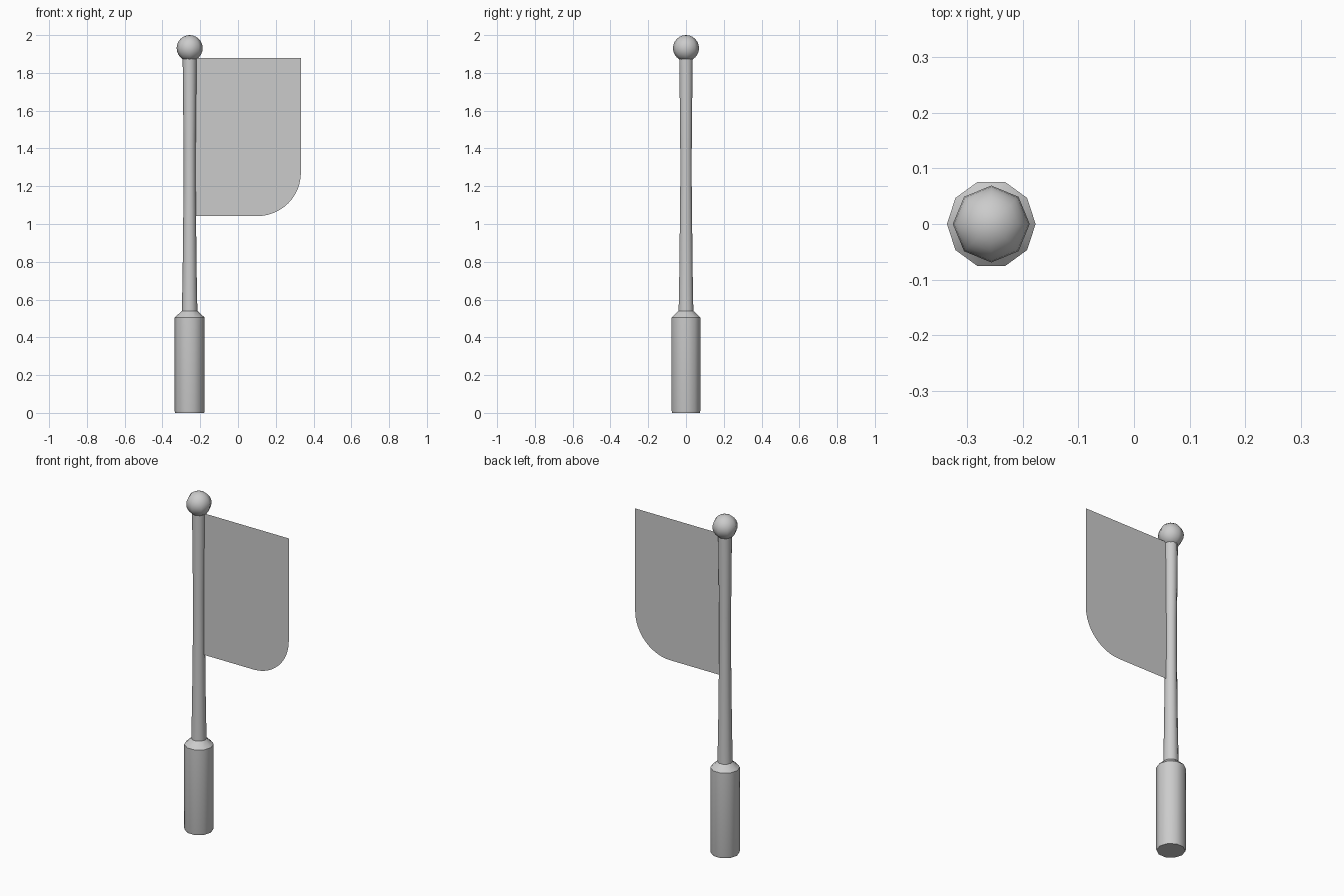
import bpy, bmesh, math

if "Cube" in bpy.data.objects:
    bpy.data.objects.remove(bpy.data.objects["Cube"])

PX = -0.256  # x position of the pole axis


def finish(name, bm, smooth_angle=None):
    bmesh.ops.recalc_face_normals(bm, faces=bm.faces)
    me = bpy.data.meshes.new(name)
    bm.to_mesh(me)
    bm.free()
    ob = bpy.data.objects.new(name, me)
    bpy.context.collection.objects.link(ob)
    if smooth_angle:
        bpy.ops.object.select_all(action='DESELECT')
        ob.select_set(True)
        bpy.context.view_layer.objects.active = ob
        bpy.ops.object.shade_smooth_by_angle(angle=math.radians(smooth_angle))
    return ob


def lathe(name, profile, sides):
    """Capped turned shape from (radius, z) points around the pole axis."""
    bm = bmesh.new()
    rings = [[bm.verts.new((PX + r * math.cos(math.tau * i / sides),
                            r * math.sin(math.tau * i / sides), z))
              for i in range(sides)] for r, z in profile]
    for a, b in zip(rings, rings[1:]):
        for i in range(sides):
            j = (i + 1) % sides
            bm.faces.new((a[i], a[j], b[j], b[i]))
    bm.faces.new(rings[0][::-1])
    bm.faces.new(rings[-1])
    return finish(name, bm, 40)


# Thick grip with shoulder, running into the slim pole
lathe("grip_and_pole", [(0.077, 0), (0.0795, 0.01), (0.0795, 0.505),
                        (0.041, 0.54), (0.037, 0.75), (0.032, 1.2),
                        (0.032, 1.4), (0.037, 1.88)], 10)

# Ball finial
bm = bmesh.new()
bmesh.ops.create_uvsphere(bm, u_segments=8, v_segments=12, radius=0.069)
bmesh.ops.translate(bm, verts=bm.verts, vec=(PX, 0, 1.931))
finish("ball_finial", bm, 60)

# Flat flag sheet with a rounded lower outer corner
right, low, high, rad = 0.333, 1.042, 1.88, 0.23
outline = [(PX + 0.025, high), (PX + 0.025, low)]
for i in range(13):
    a = -math.pi / 2 + math.pi / 2 * i / 12
    outline.append((right - rad + rad * math.cos(a), low + rad + rad * math.sin(a)))
outline.append((right, high))
bm = bmesh.new()
bm.faces.new([bm.verts.new((x, 0, z)) for x, z in outline])
finish("flag", bm)
